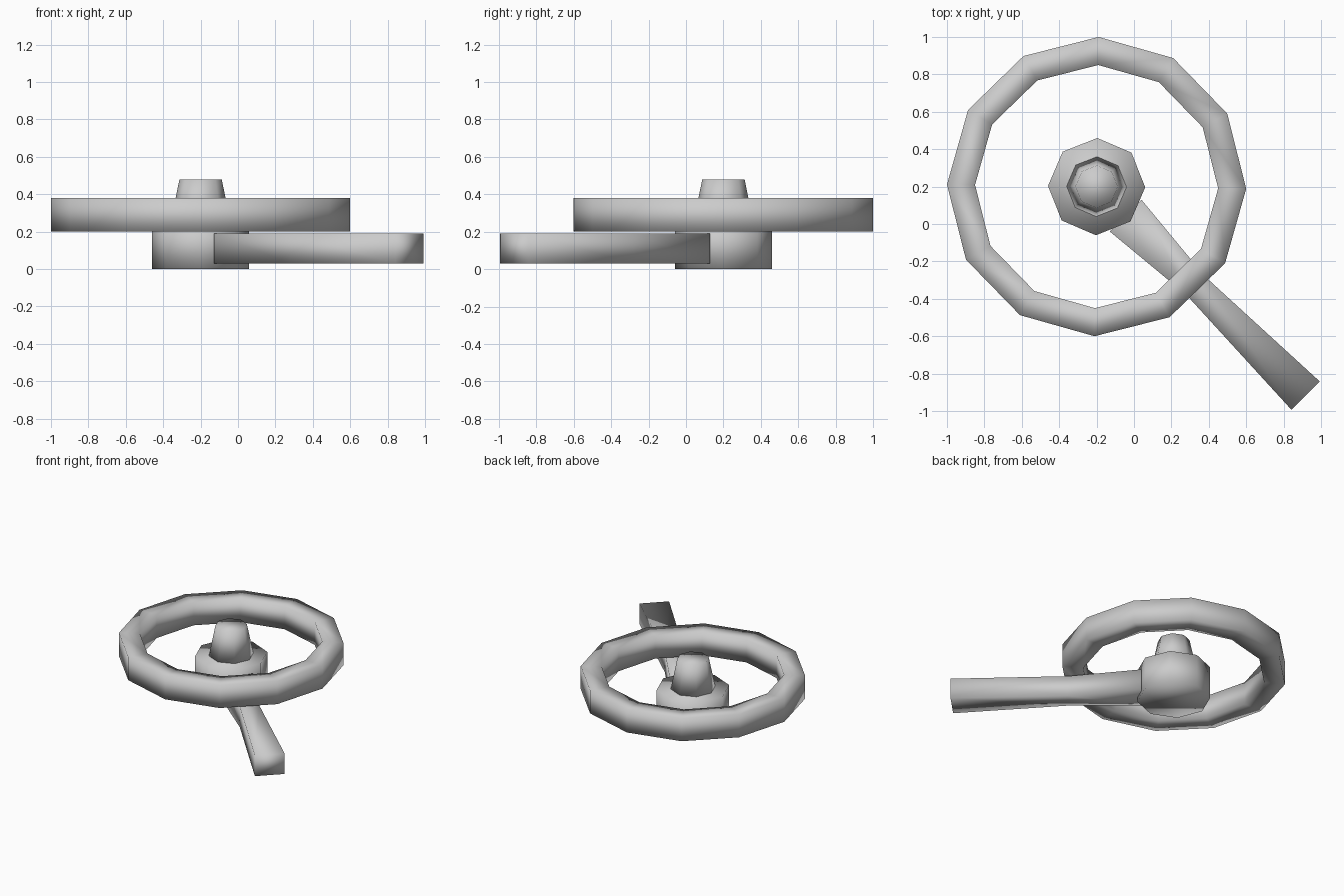
import bpy, math
from mathutils import Matrix

if "Cube" in bpy.data.objects:
    bpy.data.objects.remove(bpy.data.objects["Cube"])

CX, CY = -0.2, 0.2
TURN = math.radians(-0.8)


def finish(name, verts, faces):
    me = bpy.data.meshes.new(name)
    me.from_pydata(verts, [], faces)
    me.update()
    me.shade_smooth()
    ob = bpy.data.objects.new(name, me)
    bpy.context.collection.objects.link(ob)
    return ob


def circle(n, r, z):
    return [(CX + r * math.cos(TURN + 2 * math.pi * i / n),
             CY + r * math.sin(TURN + 2 * math.pi * i / n), z) for i in range(n)]


def bridge(n, a, b):
    return [(a * n + i, a * n + (i + 1) % n, b * n + (i + 1) % n, b * n + i)
            for i in range(n)]


def frustum(name, n, r0, z0, r1, z1):
    verts = circle(n, r0, z0) + circle(n, r1, z1)
    faces = bridge(n, 0, 1) + [tuple(reversed(range(n))), tuple(range(n, 2 * n))]
    return finish(name, verts, faces)


# Wheel rim: 12 sided ring with a rectangular section
section = [(0.80, 0.20), (0.80, 0.38), (0.65, 0.38), (0.65, 0.20)]
verts, faces = [], []
for k, (r, z) in enumerate(section):
    verts += circle(12, r, z)
    faces += bridge(12, k, (k + 1) % 4)
finish("wheel_rim", verts, faces)

# Hub and tapered centre post
frustum("hub", 8, 0.26, 0.0, 0.26, 0.25)
frustum("centre_post", 8, 0.16, 0.25, 0.113, 0.48)

# Waisted handle running diagonally out of the hub
stations = [(0.22, 0.12), (0.75, 0.07), (1.58, 0.107)]
verts, faces = [], []
for t, w in stations:
    verts += [(t, -w, 0.03), (t, w, 0.03), (t, w, 0.19), (t, -w, 0.19)]
for k in range(len(stations) - 1):
    faces += bridge(4, k, k + 1)
faces += [(3, 2, 1, 0), (8, 9, 10, 11)]
handle = finish("handle", verts, faces)
handle.data.transform(Matrix.Translation((CX, CY, 0))
                      @ Matrix.Rotation(math.radians(-45), 4, 'Z'))
